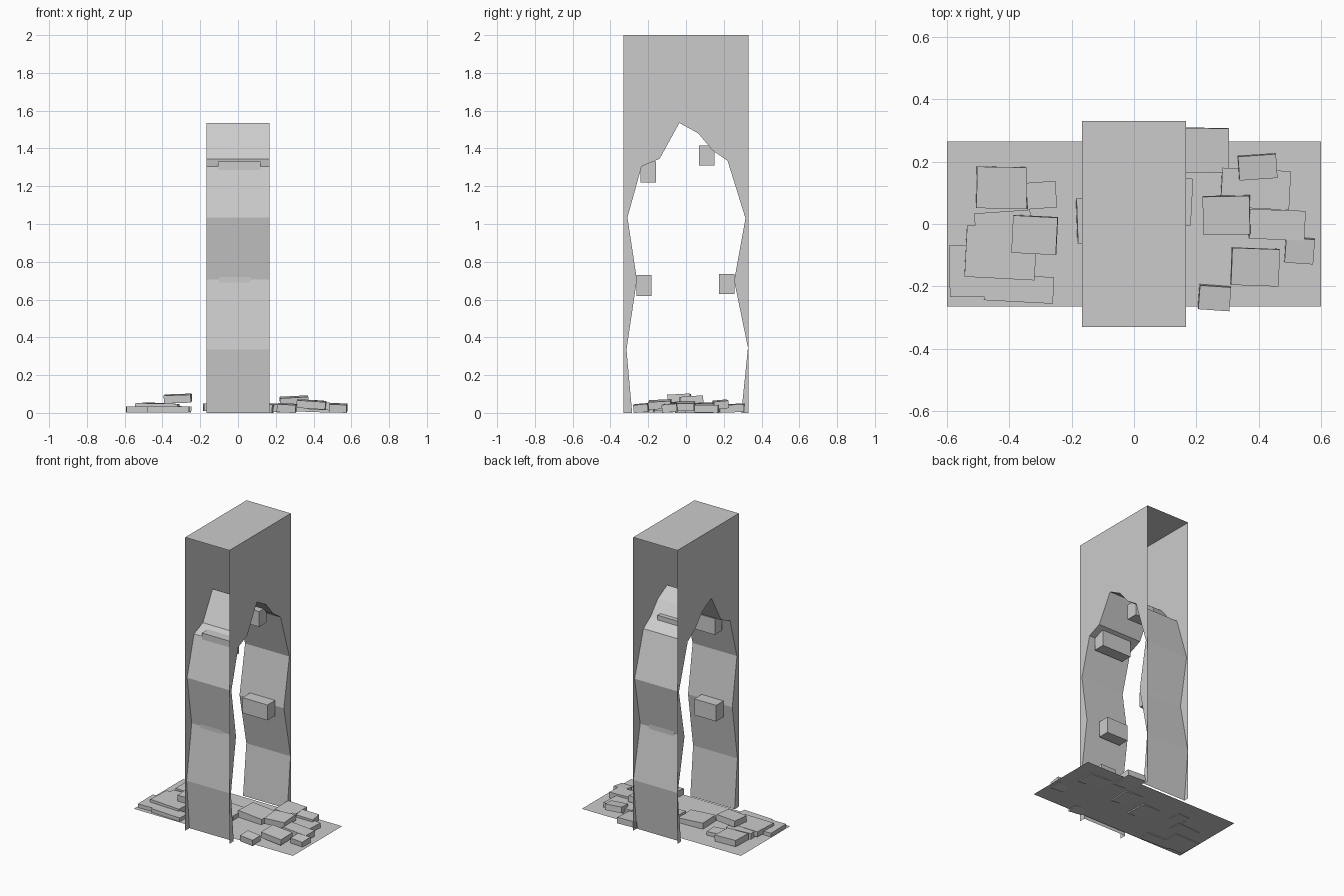
import bpy, bmesh
from math import radians
from mathutils import Matrix, Euler


def finish(bm, name):
    mesh = bpy.data.meshes.new(name)
    bm.to_mesh(mesh)
    bm.free()
    obj = bpy.data.objects.new(name, mesh)
    bpy.context.collection.objects.link(obj)
    return obj


def block(name, x0, x1, y0, y1, z0, z1, turn=0, tilt_x=0, tilt_y=0):
    bm = bmesh.new()
    rot = Euler((radians(tilt_x), radians(tilt_y), radians(turn))).to_matrix().to_4x4()
    size = Matrix.Diagonal((x1 - x0, y1 - y0, z1 - z0, 1))
    bmesh.ops.create_cube(bm, size=1, matrix=rot @ size)
    obj = finish(bm, name)
    obj.location = ((x0 + x1) / 2, (y0 + y1) / 2, (z0 + z1) / 2)
    return obj


# Broken wall: two pierced faces, the hole's inner reveal and a cap; outer ends stay open
HALF_X, HALF_Y, TOP = 0.167, 0.331, 2.0
hole = [(-0.285, 0), (-0.315, 0.335), (-0.26, 0.705), (-0.31, 1.035), (-0.235, 1.305),
        (-0.14, 1.345), (-0.035, 1.535), (0.065, 1.48), (0.14, 1.39), (0.22, 1.335),
        (0.315, 1.03), (0.255, 0.70), (0.328, 0.345), (0.293, 0)]
bm = bmesh.new()
outer = [(HALF_Y, 0), (HALF_Y, TOP), (-HALF_Y, TOP), (-HALF_Y, 0)]
loops = [[bm.verts.new((x, y, z)) for y, z in hole + outer] for x in (-HALF_X, HALF_X)]
back, front = loops
bm.faces.new(back)
bm.faces.new(front[::-1])
n = len(hole)
for i in list(range(n - 1)) + [n + 1]:
    bm.faces.new((back[i], front[i], front[i + 1], back[i + 1]))
bmesh.ops.recalc_face_normals(bm, faces=bm.faces[:])
finish(bm, "broken_wall")

# Floor sheet
bm = bmesh.new()
bmesh.ops.create_grid(bm, x_segments=1, y_segments=1, size=1,
                      matrix=Matrix.Translation((0, 0, 0.008)) @ Matrix.Diagonal((0.6, 0.265, 1, 1)))
finish(bm, "floor_sheet")

# Bricks sticking out of the hole's edge
bricks = [(-0.105, 0.12, -0.24, -0.16, 1.22, 1.33), (-0.04, 0.11, 0.07, 0.15, 1.31, 1.415),
          (-0.10, 0.065, -0.262, -0.182, 0.62, 0.73), (-0.09, 0.10, 0.175, 0.258, 0.63, 0.735)]
for i, b in enumerate(bricks):
    block(f"wall_brick_{i + 1}", *b)

# Rubble piles on both sides: x range, y range, z range, turn, tilts
left_pile = [
    (-0.505, -0.345, 0.05, 0.183, 0.01, 0.052, -1, 1, 2),
    (-0.345, -0.25, 0.05, 0.135, 0.005, 0.035, 4, 0, 2),
    (-0.51, -0.33, -0.05, 0.04, 0.005, 0.048, 4, 0, 0),
    (-0.54, -0.315, -0.175, -0.01, 0.015, 0.05, -3, 0, 1),
    (-0.592, -0.40, -0.233, -0.067, 0.003, 0.033, 1, 0, 0),
    (-0.48, -0.258, -0.25, -0.165, 0.003, 0.033, -3, 0, 0),
    (-0.39, -0.247, -0.095, 0.025, 0.055, 0.097, -3, 3, -2)]
middle_pile = [
    (-0.183, 0.0, -0.06, 0.085, 0.005, 0.045, 2, 0, 3),
    (0.0, 0.185, 0.0, 0.15, 0.005, 0.05, -3, 0, 3)]
right_pile = [
    (0.16, 0.303, 0.165, 0.308, 0.005, 0.045, -1, 2, 2),
    (0.28, 0.50, 0.05, 0.175, 0.005, 0.045, -3, 0, 2),
    (0.335, 0.457, 0.145, 0.222, 0.025, 0.065, 4, 5, 3),
    (0.37, 0.548, -0.05, 0.045, 0.015, 0.055, -2, 0, 3),
    (0.222, 0.372, -0.033, 0.09, 0.045, 0.085, 1, 4, -3),
    (0.312, 0.465, -0.197, -0.078, 0.025, 0.065, -2, 3, 4),
    (0.485, 0.577, -0.125, -0.045, 0.005, 0.047, -4, 5, 2),
    (0.208, 0.308, -0.275, -0.198, 0.005, 0.047, -4, 5, 3)]
for pile, parts in (("left", left_pile), ("middle", middle_pile), ("right", right_pile)):
    for i, p in enumerate(parts):
        block(f"{pile}_rubble_{i + 1}", *p)
